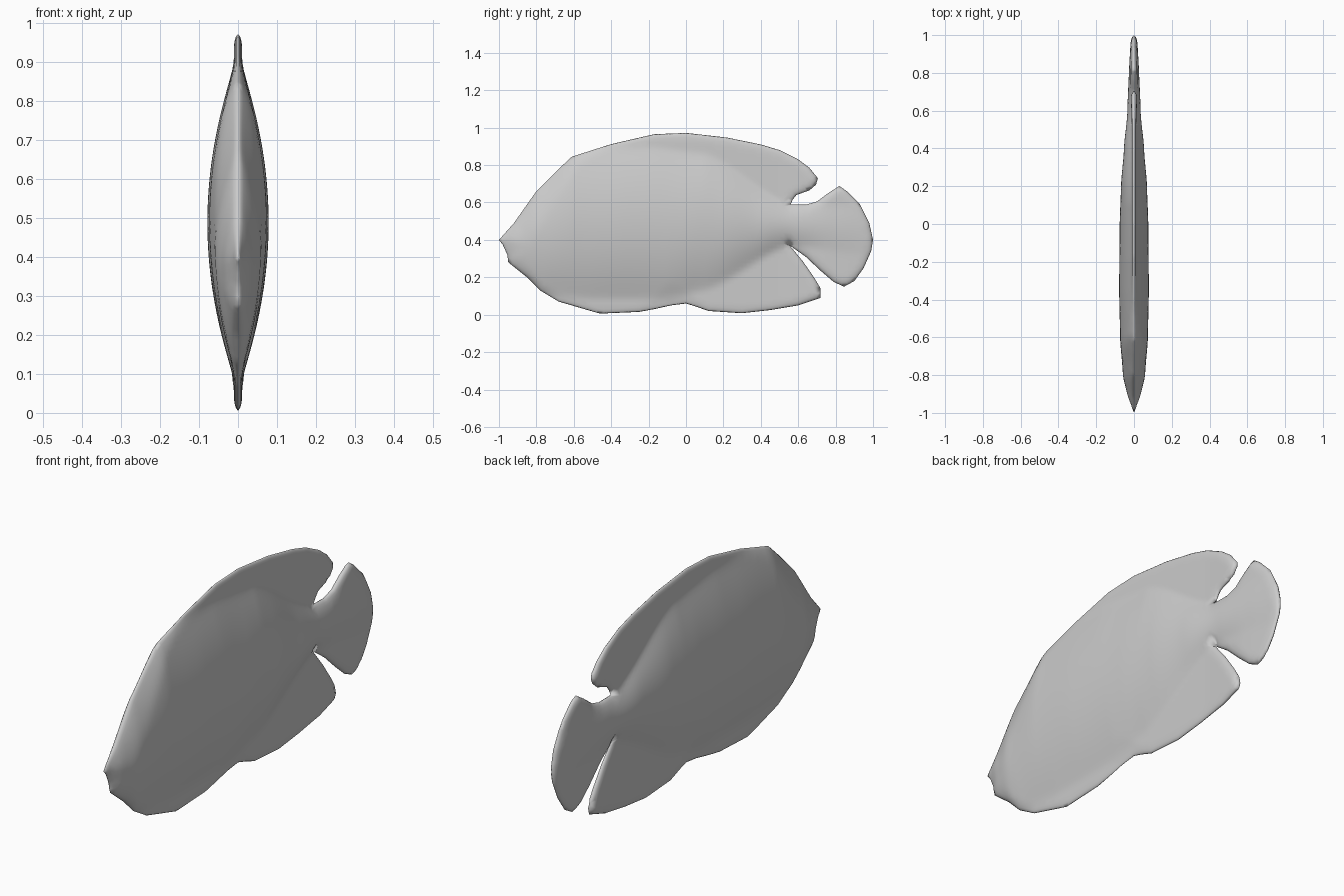
import bpy, math
from mathutils import Vector
from mathutils.geometry import delaunay_2d_cdt, intersect_point_line

if "Cube" in bpy.data.objects:
    bpy.data.objects.remove(bpy.data.objects["Cube"])

# Side outline (y, z): forehead, dorsal fin, tail, anal fin, belly, mouth
OUT = [(-1, .40), (-.92, .49), (-.80, .66), (-.68, .78), (-.61, .845), (-.40, .912),
       (-.17, .965), (0, .972), (.22, .947), (.40, .91), (.50, .88), (.60, .83), (.66, .785),
       (.705, .73), (.695, .695), (.66, .665), (.59, .64), (.57, .615), (.56, .59), (.64, .588),
       (.70, .605), (.76, .65), (.82, .688), (.86, .66), (.93, .59), (.98, .49), (1, .40),
       (.99, .34), (.95, .25), (.90, .18), (.845, .15), (.79, .175), (.72, .235), (.64, .31),
       (.555, .37), (.625, .285), (.684, .20), (.72, .14), (.72, .09), (.60, .05), (.45, .025),
       (.30, .008), (.12, .02), (.05, .045), (0, .06), (-.08, .05), (-.17, .03), (-.25, .015),
       (-.46, .006), (-.56, .035), (-.68, .07), (-.78, .13), (-.85, .20), (-.95, .28),
       (-.955, .32), (-.98, .375)]


def lerp_table(t, table):
    for (a, va), (b, vb) in zip(table, table[1:]):
        if t <= b:
            k = max(0, (t - a) / (b - a))
            k = k * k * (3 - 2 * k) * .5 + k * .5
            return va + (vb - va) * k
    return table[-1][1]


# Body half width, lower bound and upper bound along the length
WIDTH = [(-1, .012), (-.9, .040), (-.8, .058), (-.6, .073), (-.35, .078), (0, .075),
         (.2, .068), (.4, .052), (.6, .032), (.8, .020), (1, .012)]
LOW = [(-1, .2), (-.75, .09), (-.5, .07), (-.1, .07), (.1, .12), (.55, .36), (1, .3)]
HIGH = [(-1, .55), (-.8, .75), (-.6, .9), (-.2, .91), (.1, .87), (.55, .60), (1, .6)]

POLY = [Vector(p) for p in OUT]
EDGES = list(zip(POLY, POLY[1:] + POLY[:1]))


def edge_distance(p):
    best = 9
    for a, b in EDGES:
        k = max(0, min(1, (p - a).dot(b - a) / (b - a).length_squared))
        best = min(best, (p - a.lerp(b, k)).length)
    return best


def half_width(p):
    y, z = p
    d = edge_distance(p)
    lo, hi = lerp_table(y, LOW), lerp_table(y, HIGH)
    u = (2 * z - lo - hi) / (hi - lo)
    body = lerp_table(y, WIDTH) * max(0, 1 - u * u)
    fin = lerp_table(y, [(-1, .010), (.5, .011), (.75, .019), (1, .012)])
    # Edge rounding: blunt at the forehead and between the belly fins
    head = lerp_table(y, [(-.8, 1), (-.5, 0)]) * lerp_table(z, [(.2, 0), (.4, 1)])
    belly = math.exp(-((y + .08) / .09) ** 2) * lerp_table(z, [(.15, 1), (.35, 0)])
    r = .04 + .11 * head + .09 * belly
    k = min(1, d / r)
    return math.hypot(body, fin) * math.sqrt(1 - (1 - k) ** 2)


# Outline points, rings just inside the rim, then an even grid
rim, rings = [], []
for a, b in EDGES:
    n = max(1, round((b - a).length / .02))
    side = Vector((b.y - a.y, a.x - b.x)).normalized()
    for i in range(n):
        p = a.lerp(b, i / n)
        rim.append(p)
        for off in (.004, .012, .024):
            q = p + side * off
            if edge_distance(q) > off * .95:
                rings.append(q)
grid = [Vector((-1 + .02 * i, .02 * j)) for i in range(101) for j in range(50)]
grid = [p for p in grid if edge_distance(p) > .034]
nr = len(rim)
pts, _, faces, _, _, _ = delaunay_2d_cdt(rim + rings + grid, [],
                                         [list(range(nr))], 1, 1e-5)[:6]

# One side of the fish, mirrored to the other
verts = []
for p in pts:
    w = half_width(p) if edge_distance(p) > 1e-4 else 0
    verts.append((w, p.x, p.y))
mesh = bpy.data.meshes.new("fish_body")
mesh.from_pydata(verts, [], [tuple(f) for f in faces])
for poly in mesh.polygons:
    poly.use_smooth = True
if sum(poly.normal.x for poly in mesh.polygons) < 0:
    mesh.flip_normals()
fish = bpy.data.objects.new("fish_body", mesh)
bpy.context.collection.objects.link(fish)
mirror = fish.modifiers.new("mirror", 'MIRROR')
mirror.merge_threshold = .0005

# Plain grey
grey = bpy.data.materials.new("light_grey")
grey.diffuse_color = (.6, .6, .6, 1)
grey.use_nodes = True
grey.node_tree.nodes["Principled BSDF"].inputs["Base Color"].default_value = grey.diffuse_color
mesh.materials.append(grey)
